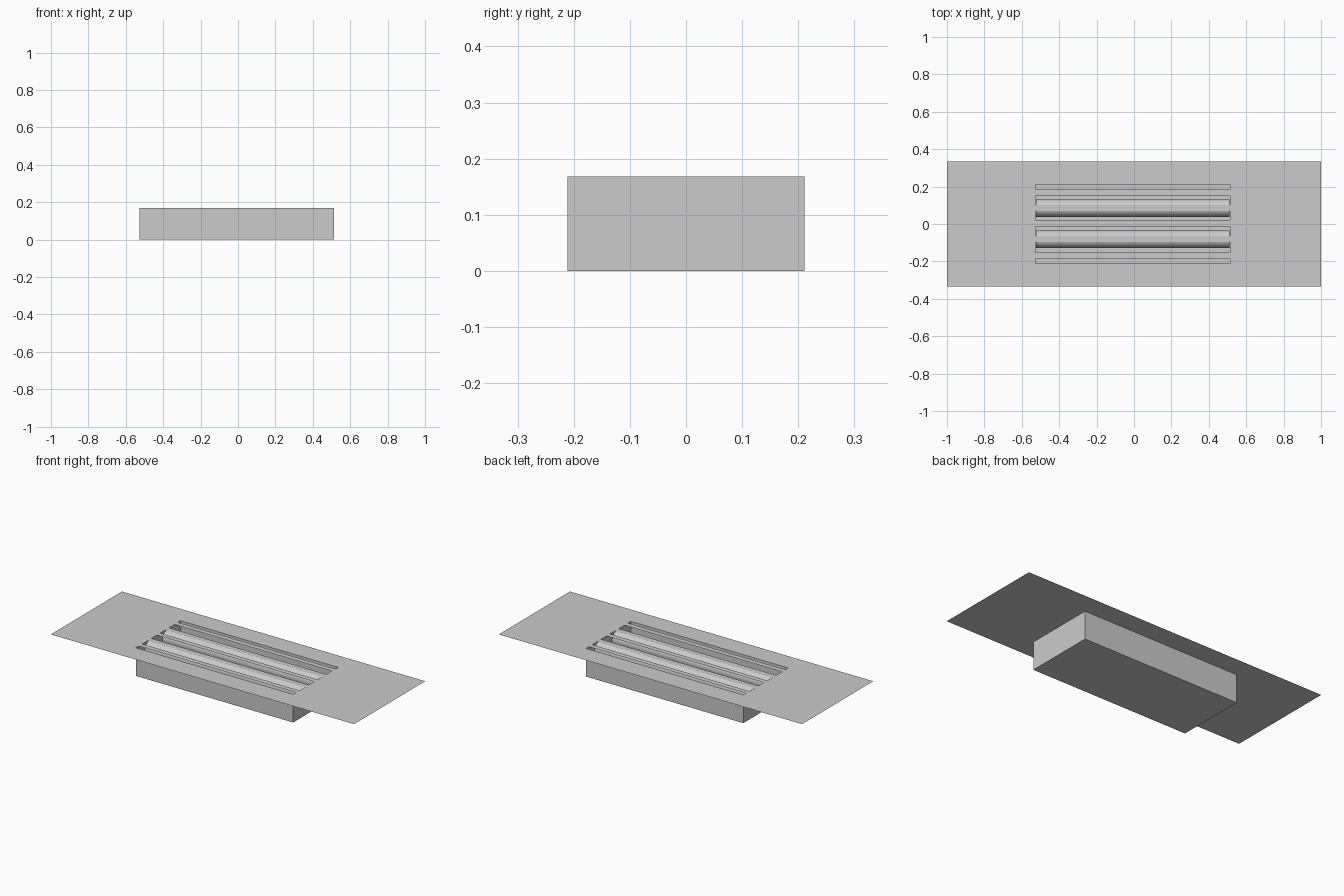
import bpy, bmesh, math

cube = bpy.data.objects.get("Cube")
if cube:
    bpy.data.objects.remove(cube, do_unlink=True)

grey = bpy.data.materials.new("light_grey")
grey.use_nodes = True
colour = (0.6, 0.6, 0.6, 1)
grey.diffuse_color = colour
grey.node_tree.nodes["Principled BSDF"].inputs["Base Color"].default_value = colour

TOP = 0.168
X0, X1 = -0.526, 0.512      # ends of the housing
HALF_Y = 0.211              # half depth of the housing


def add_object(name, bm):
    mesh = bpy.data.meshes.new(name)
    bm.to_mesh(mesh)
    bm.free()
    mesh.materials.append(grey)
    obj = bpy.data.objects.new(name, mesh)
    bpy.context.collection.objects.link(obj)
    return obj


# Thin face plate with rows of long slots
xs = [-1, X0, X1, 1]
bars = [-0.168, -0.081, 0.002, 0.085, 0.169]
ys = [-0.335, -HALF_Y]
for y in bars:
    ys += [y - 0.016, y + 0.016]
ys += [HALF_Y, 0.335]
bm = bmesh.new()
grid = [[bm.verts.new((x, y, TOP)) for x in xs] for y in ys]
for j in range(len(ys) - 1):
    for i in range(len(xs) - 1):
        if i == 1 and j % 2 == 1:
            continue        # open slot
        bm.faces.new((grid[j][i], grid[j][i + 1], grid[j + 1][i + 1], grid[j + 1][i]))
bmesh.ops.dissolve_limit(bm, angle_limit=0.01, verts=bm.verts, edges=bm.edges)
add_object("face_plate", bm)

# Open-topped housing below the plate
bm = bmesh.new()
bmesh.ops.create_cube(bm, size=1)
for v in bm.verts:
    v.co.x = X1 if v.co.x > 0 else X0
    v.co.y = math.copysign(HALF_Y, v.co.y)
    v.co.z = TOP if v.co.z > 0 else 0
bm.normal_update()
lid = [f for f in bm.faces if f.normal.z > 0.9]
bmesh.ops.delete(bm, geom=lid, context="FACES_ONLY")
add_object("housing", bm)

# Round air deflectors behind every second bar
RADIUS = 0.047
for name, y in (("front_deflector", bars[1]), ("back_deflector", bars[3])):
    bpy.ops.mesh.primitive_cylinder_add(
        vertices=32, radius=RADIUS, depth=X1 - X0 - 0.002,
        location=((X0 + X1) / 2, y, TOP - RADIUS - 0.002),
        rotation=(0, math.pi / 2, 0))
    rod = bpy.context.object
    rod.name = name
    rod.data.materials.append(grey)
    bpy.ops.object.shade_smooth_by_angle()
